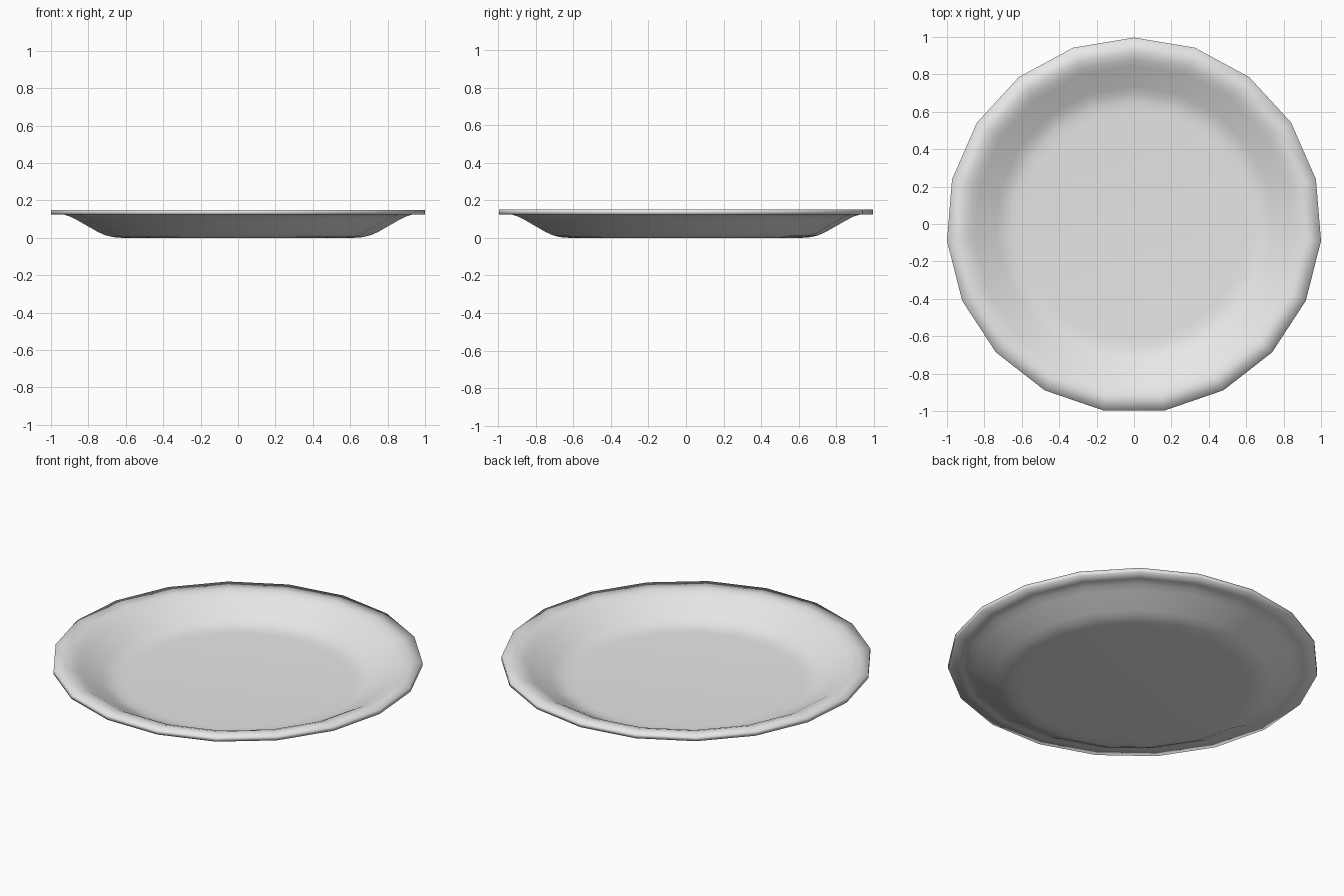
import bpy, bmesh, math

if "Cube" in bpy.data.objects:
    bpy.data.objects.remove(bpy.data.objects["Cube"])

SIDES = 19
R = 1.0034      # corner radius so the width is exactly 2
OFFSET = -0.0068  # centres the odd-sided outline in y

# Underside profile (radius, height), from base outwards to the rim
under = [(0.62, 0.0), (0.67, 0.004), (0.71, 0.014), (0.75, 0.032), (0.86, 0.095),
         (0.895, 0.113), (0.93, 0.124), (1.0, 0.125)]
# Upper profile, from rim inwards to the floor
upper = [(1.0, 0.15), (0.92, 0.149), (0.885, 0.138), (0.85, 0.119), (0.74, 0.056),
         (0.70, 0.037), (0.66, 0.028), (0.61, 0.025)]

bm = bmesh.new()
rings = []
for r, z in under + upper:
    ring = []
    for k in range(SIDES):
        a = math.pi / 2 + 2 * math.pi * k / SIDES
        ring.append(bm.verts.new((R * r * math.cos(a), R * r * math.sin(a) + OFFSET, z)))
    rings.append(ring)

# Walls and rim
for a, b in zip(rings, rings[1:]):
    for k in range(SIDES):
        n = (k + 1) % SIDES
        bm.faces.new((a[k], a[n], b[n], b[k]))

# Flat base and floor
bm.faces.new(list(reversed(rings[0])))
bm.faces.new(rings[-1])
bmesh.ops.recalc_face_normals(bm, faces=bm.faces)
for f in bm.faces:
    f.smooth = True

mesh = bpy.data.meshes.new("plate")
bm.to_mesh(mesh)
bm.free()
plate = bpy.data.objects.new("plate", mesh)
bpy.context.collection.objects.link(plate)

mat = bpy.data.materials.new("light grey")
mat.diffuse_color = (0.8, 0.8, 0.8, 1)
mat.use_nodes = True
mat.node_tree.nodes["Principled BSDF"].inputs["Base Color"].default_value = mat.diffuse_color
mesh.materials.append(mat)
